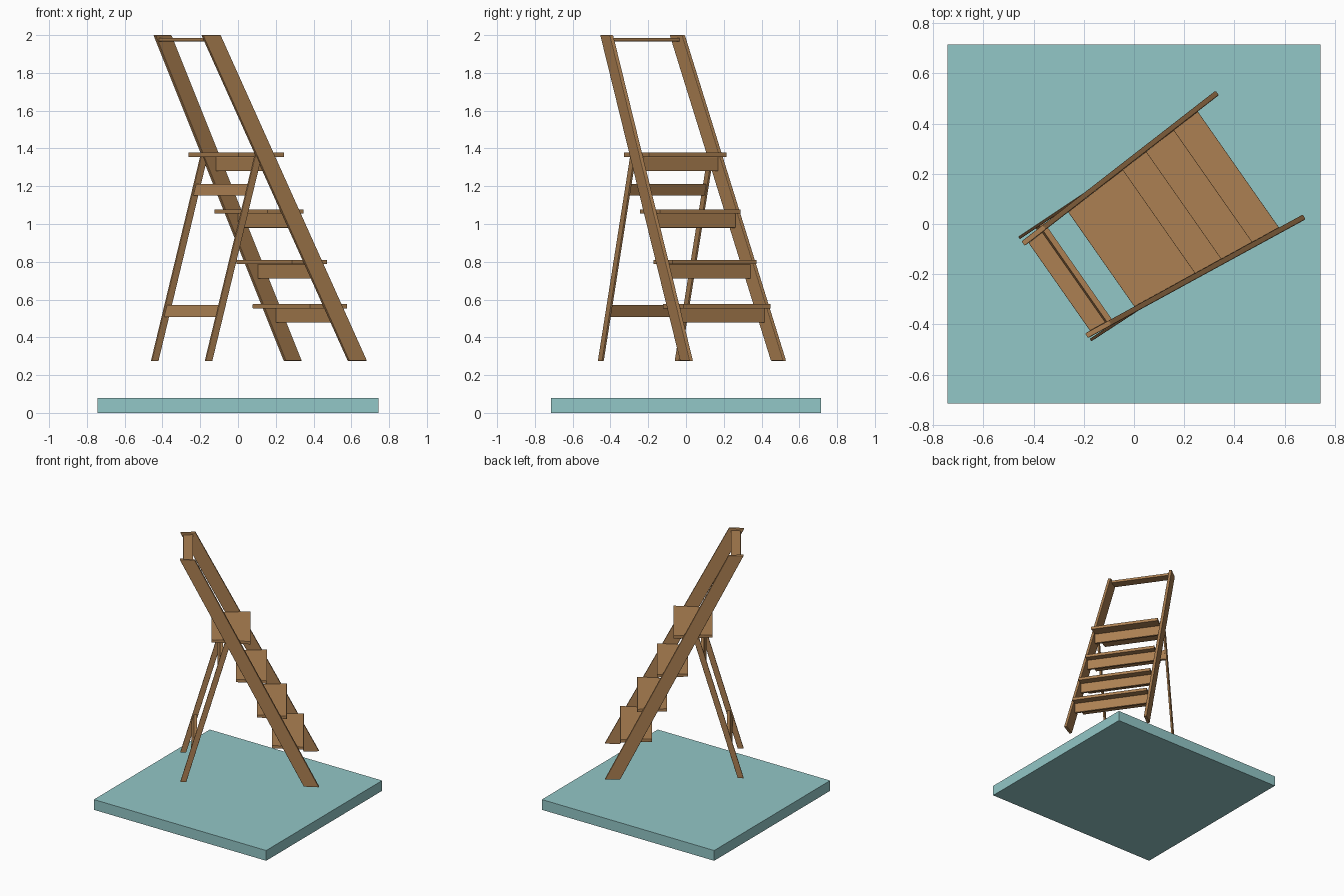
import bpy, bmesh, math
from mathutils import Vector

if "Cube" in bpy.data.objects:
    bpy.data.objects.remove(bpy.data.objects["Cube"])

def material(name, rgb):
    m = bpy.data.materials.new(name)
    m.diffuse_color = (*rgb, 1)
    m.use_nodes = True
    m.node_tree.nodes["Principled BSDF"].inputs["Base Color"].default_value = m.diffuse_color
    return m

wood = material("warm wood", (0.413, 0.216, 0.084))
teal = material("pale teal", (0.291, 0.571, 0.571))

U = Vector((math.cos(math.radians(35)), math.sin(math.radians(35))))  # ladder forward
W = Vector((U.y, -U.x))                                             # across, left to right

def prism(name, low, z0, high, z1, mat=wood, bevel=0.0):
    """Join two horizontal four-sided outlines into a solid."""
    bm = bmesh.new()
    a = [bm.verts.new((p[0], p[1], z0)) for p in low]
    b = [bm.verts.new((p[0], p[1], z1)) for p in high]
    bm.faces.new(a)
    bm.faces.new(b)
    for i in range(4):
        j = (i + 1) % 4
        bm.faces.new((a[i], a[j], b[j], b[i]))
    bmesh.ops.recalc_face_normals(bm, faces=bm.faces)
    me = bpy.data.meshes.new(name)
    bm.to_mesh(me)
    bm.free()
    me.materials.append(mat)
    ob = bpy.data.objects.new(name, me)
    bpy.context.collection.objects.link(ob)
    if bevel:
        mod = ob.modifiers.new("edge", 'BEVEL')
        mod.width = bevel
        mod.segments = 2
    return ob

def section(c, d, length, thick):
    n = Vector((-d.y, d.x))
    return [c + d * length * s / 2 + n * thick * t / 2
            for s, t in ((-1, -1), (1, -1), (1, 1), (-1, 1))]

def beam(name, low, z0, high, z1, length, thick, bevel=0.0):
    low, high = Vector(low), Vector(high)
    d = (high - low).normalized()
    return prism(name, section(low, d, length, thick), z0,
                 section(high, d, length, thick), z1, bevel=bevel)

# Base slab
base = [(-0.743, -0.714), (0.743, -0.714), (0.743, 0.714), (-0.743, 0.714)]
prism("base", base, 0, base, 0.08, teal)

# Sloping side rails (bottom centre, top centre)
LEFT = (Vector((0.29, 0.49)), Vector((-0.40, -0.046)))
RIGHT = (Vector((0.632, 0.003)), Vector((-0.143, -0.42)))
for side, (lo, hi) in (("left", LEFT), ("right", RIGHT)):
    beam(side + "_rail", lo, 0.275, hi, 2.0, 0.108, 0.022, 0.004)

def left_point(x):
    """Point on the inner face of the left rail."""
    lo, hi = LEFT
    return Vector((x, hi.y - 0.014 + (x - hi.x) * (lo.y - hi.y) / (lo.x - hi.x)))

def across(p):
    """Walk straight across from p to the inner face of the right rail."""
    lo, hi = RIGHT
    d = (lo - hi).normalized()
    n = Vector((-d.y, d.x))
    q = hi + n * 0.011
    return p + W * ((q - p).dot(n) / W.dot(n))

def slab(name, x0, x1, z0, z1):
    a, b = left_point(x0), left_point(x1)
    quad = [a, b, across(b), across(a)]
    return prism(name, quad, z0, quad, z1, bevel=0.002)

# Treads with a support board under each
steps = [(-0.262, -0.044, -0.117, 1.355), (-0.124, 0.049, 0.0, 1.055),
         (-0.008, 0.159, 0.104, 0.787), (0.077, 0.254, 0.20, 0.553)]
for i, (rear, front, board, z) in enumerate(steps, 1):
    slab(f"tread_{i}", rear, front, z, z + 0.023)
    slab(f"tread_support_{i}", board, board + 0.014, z - 0.075, z)

# Handle bar between the rail tops
slab("top_bar", -0.42, -0.365, 1.967, 1.986)

# Rear legs
LEGS = {"left": (Vector((-0.441, -0.044)), Vector((-0.18, 0.13))),
        "right": (Vector((-0.156, -0.451)), Vector((0.106, -0.28)))}
Z0, Z1 = 0.275, 1.36
for side, (lo, hi) in LEGS.items():
    beam(side + "_rear_leg", lo, Z0, hi, Z1, 0.042, 0.012, 0.002)

# Cross bars between the rear legs, leaning with them
def bar_outline(z):
    t = (z - Z0) / (Z1 - Z0)
    l, r = (lo.lerp(hi, t) for lo, hi in LEGS.values())
    return [l - U * 0.011, l + U * 0.011, r + U * 0.011, r - U * 0.011]

for name, z0, z1 in (("lower_rear_bar", 0.508, 0.572), ("upper_rear_bar", 1.15, 1.213)):
    prism(name, bar_outline(z0), z0, bar_outline(z1), z1)
